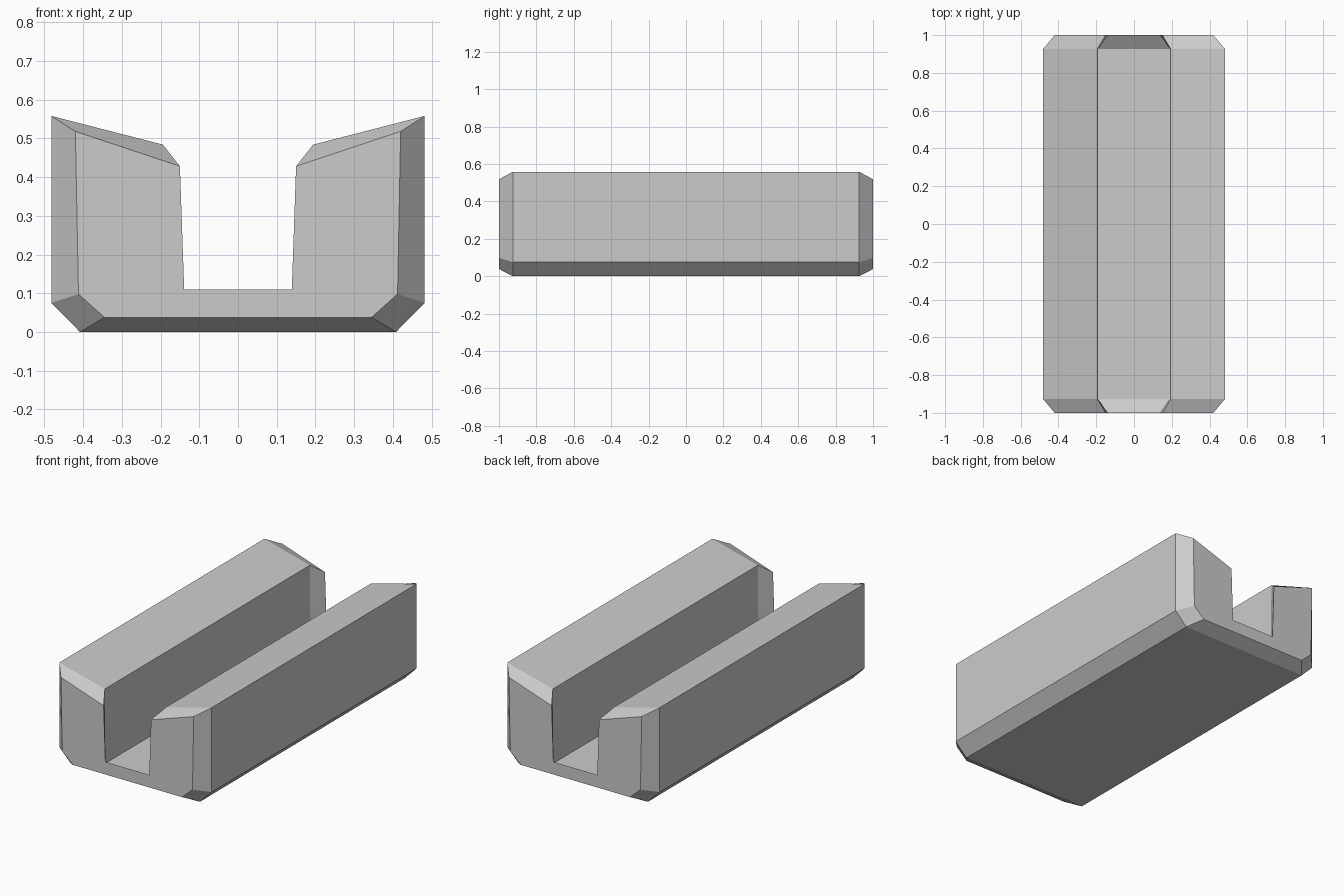
import bpy, bmesh

if "Cube" in bpy.data.objects:
    bpy.data.objects.remove(bpy.data.objects["Cube"])

# Right half of the U-shaped cross-section (x, z), from the base up and into the channel
BODY = [(0.408, 0.0), (0.482, 0.075), (0.482, 0.558), (0.194, 0.484), (0.19, 0.06)]
END = [(0.345, 0.038), (0.412, 0.098), (0.42, 0.518), (0.15, 0.428), (0.139, 0.11)]


def full_outline(half):
    return half + [(-x, z) for x, z in reversed(half)]


# Sections along the length: tapered ends, straight body
sections = [(-1.0, END), (-0.926, BODY), (0.33, BODY), (0.926, BODY), (1.0, END)]

bm = bmesh.new()
rings = [[bm.verts.new((x, y, z)) for x, z in full_outline(half)]
         for y, half in sections]

# Skin between neighbouring sections
for a, b in zip(rings, rings[1:]):
    n = len(a)
    for i in range(n):
        j = (i + 1) % n
        bm.faces.new((a[i], a[j], b[j], b[i]))

# Flat end faces: two side walls and the floor web
for ring in (rings[0], rings[-1]):
    r = ring
    bm.faces.new((r[0], r[1], r[2], r[3], r[4]))
    bm.faces.new((r[5], r[6], r[7], r[8], r[9]))
    bm.faces.new((r[0], r[4], r[5], r[9]))
    shared = [e for e in bm.edges if set(e.verts) in ({r[0], r[4]}, {r[5], r[9]})]
    bmesh.ops.dissolve_edges(bm, edges=shared, use_verts=False)

bmesh.ops.recalc_face_normals(bm, faces=bm.faces[:])

mesh = bpy.data.meshes.new("channel_block")
bm.to_mesh(mesh)
bm.free()
block = bpy.data.objects.new("channel_block", mesh)
bpy.context.collection.objects.link(block)
